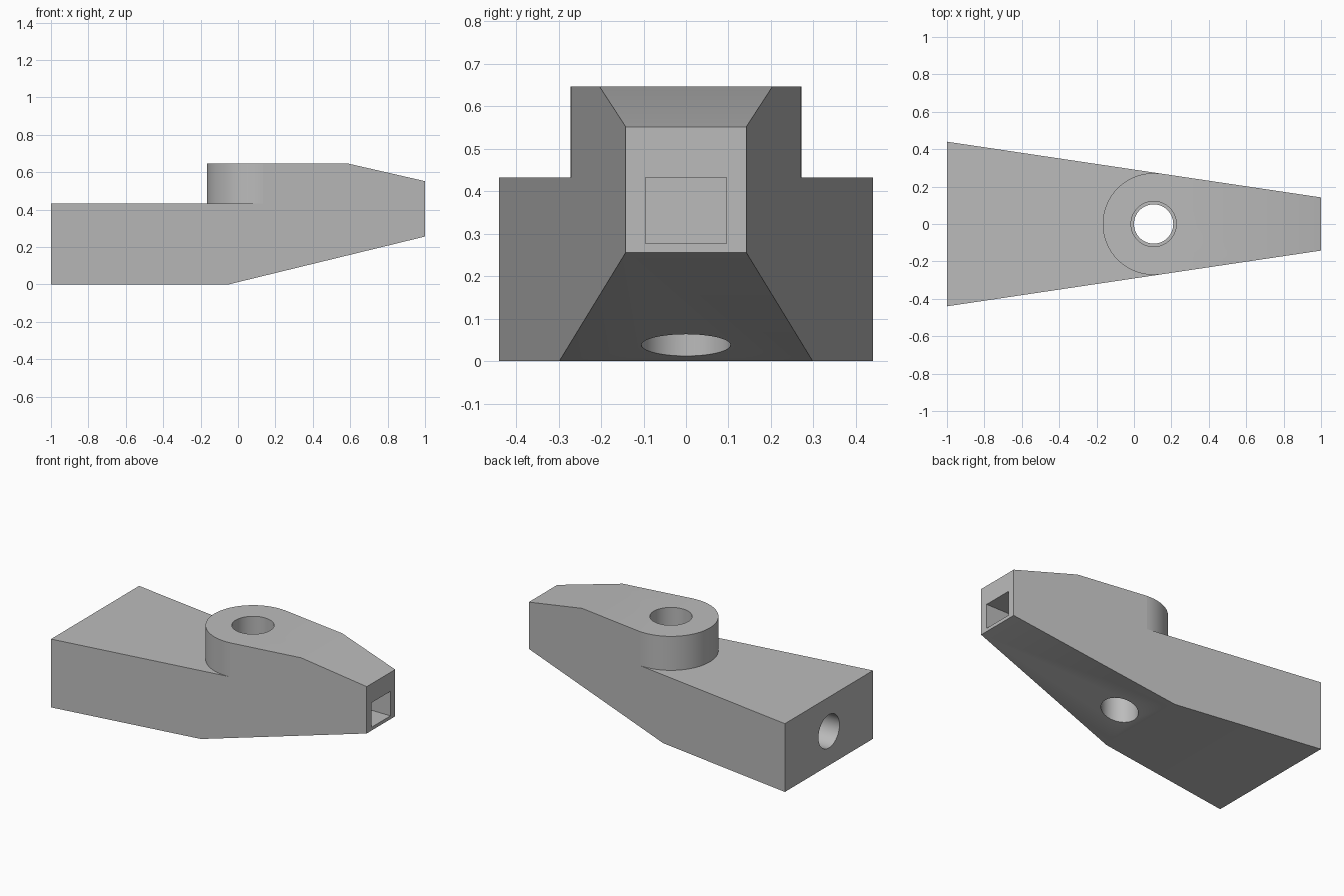
import bpy, bmesh, math
from mathutils import Matrix, Vector

cube = bpy.data.objects.get("Cube")
if cube:
    bpy.data.objects.remove(cube, do_unlink=True)

grey = bpy.data.materials.new("plain_grey")
grey.use_nodes = True
colour = (0.5, 0.5, 0.5, 1)
grey.diffuse_color = colour
grey.node_tree.nodes["Principled BSDF"].inputs["Base Color"].default_value = colour


def make_object(name, bm):
    bmesh.ops.recalc_face_normals(bm, faces=bm.faces)
    mesh = bpy.data.meshes.new(name)
    bm.to_mesh(mesh)
    bm.free()
    mesh.materials.append(grey)
    obj = bpy.data.objects.new(name, mesh)
    bpy.context.collection.objects.link(obj)
    return obj


def prism(name, start, end):
    """Solid between two matching outlines."""
    bm = bmesh.new()
    a = [bm.verts.new(p) for p in start]
    b = [bm.verts.new(p) for p in end]
    bm.faces.new(a)
    bm.faces.new(b[::-1])
    for i in range(len(a)):
        j = (i + 1) % len(a)
        bm.faces.new((a[i], b[i], b[j], a[j]))
    return make_object(name, bm)


def cylinder(name, radius, start, end):
    start, end = Vector(start), Vector(end)
    axis = end - start
    turn = axis.to_track_quat("Z", "Y").to_matrix().to_4x4()
    bm = bmesh.new()
    bmesh.ops.create_cone(bm, cap_ends=True, segments=64, radius1=radius,
                          radius2=radius, depth=axis.length,
                          matrix=Matrix.Translation((start + end) / 2) @ turn)
    return make_object(name, bm)


def cut(body, cutter):
    cutter.hide_render = True
    mod = body.modifiers.new("cut", "BOOLEAN")
    mod.operation = "DIFFERENCE"
    mod.solver = "EXACT"
    mod.object = cutter
    bpy.context.view_layer.objects.active = body
    bpy.ops.object.modifier_apply(modifier=mod.name)
    bpy.data.objects.remove(cutter, do_unlink=True)


# Tapered body: side profile with a half width that shrinks towards the nose
def half_width(x):
    return 0.291 - 0.149 * x


profile = [(-1, 0), (-0.05, 0), (1, 0.256), (1, 0.552), (0.585, 0.647), (-1, 0.647)]
body = prism("tapered_body",
             [(x, -half_width(x), z) for x, z in profile],
             [(x, half_width(x), z) for x, z in profile])

# Lowered shelf that leaves a round boss around the upright hole
hole_x, boss_radius, shelf = 0.105, 0.272, 0.432
arc = [math.radians(84 + 192 * i / 48) for i in range(49)]
outline = [(hole_x + boss_radius * math.cos(t), boss_radius * math.sin(t)) for t in arc]
outline = ([(-1.5, 0.7), (outline[0][0], 0.7)] + outline
           + [(outline[-1][0], -0.7), (-1.5, -0.7)])
cut(body, prism("shelf_cutter", [(x, y, shelf) for x, y in outline],
                [(x, y, 1) for x, y in outline]))

# Upright hole with a wider upper bore
cut(body, cylinder("through_hole_cutter", 0.105, (hole_x, 0, -0.3), (hole_x, 0, 1)))
cut(body, cylinder("wide_bore_cutter", 0.121, (hole_x, 0, shelf), (hole_x, 0, 1)))

# Round socket in the wide end
cut(body, cylinder("round_socket_cutter", 0.105, (-1.2, 0, 0.216), (-0.45, 0, 0.216)))

# Rectangular socket in the nose
slot = [(-0.095, 0.277), (0.095, 0.277), (0.095, 0.432), (-0.095, 0.432)]
cut(body, prism("nose_socket_cutter", [(0.5, y, z) for y, z in slot],
                [(1.2, y, z) for y, z in slot]))

bpy.ops.object.select_all(action="DESELECT")
body.select_set(True)
bpy.context.view_layer.objects.active = body
bpy.ops.object.shade_smooth_by_angle(angle=math.radians(30))
